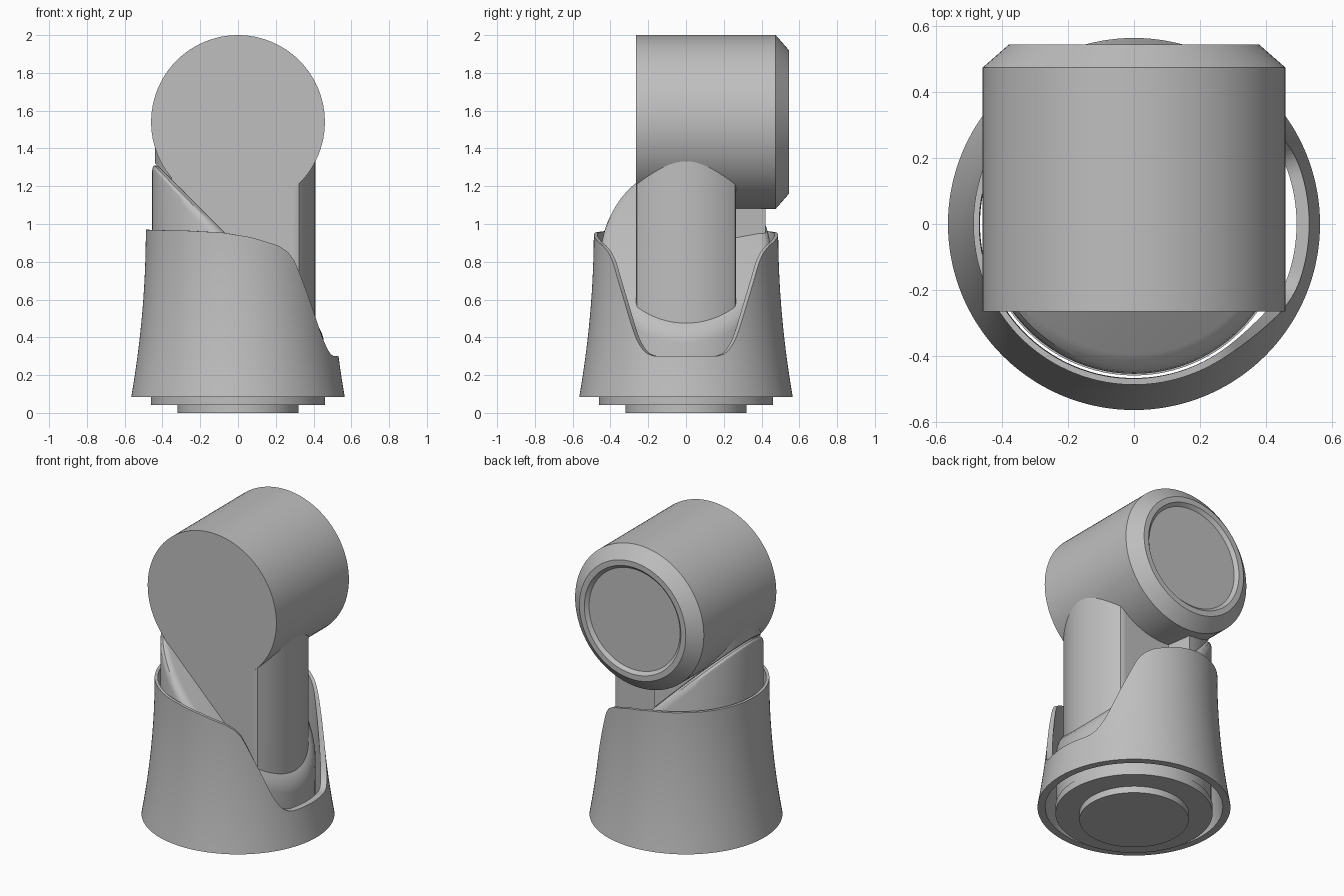
import bpy, bmesh
from math import sin, cos, pi, radians, degrees, atan2
from mathutils import Vector, Matrix

if "Cube" in bpy.data.objects:
    bpy.data.objects.remove(bpy.data.objects["Cube"], do_unlink=True)

SEG = 96
FRONT = 0.265          # half thickness of the flat-sided arm
JOINT = 0.885          # sloped joint plane: x + z = JOINT

grey = bpy.data.materials.new("plain_grey")
grey.use_nodes = True
grey.diffuse_color = (0.52, 0.52, 0.52, 1)
grey.node_tree.nodes["Principled BSDF"].inputs["Base Color"].default_value = (0.52, 0.52, 0.52, 1)


def finish(name, bm, angle=30):
    bmesh.ops.remove_doubles(bm, verts=bm.verts, dist=1e-5)
    bmesh.ops.recalc_face_normals(bm, faces=bm.faces)
    mesh = bpy.data.meshes.new(name)
    bm.to_mesh(mesh)
    bm.free()
    mesh.materials.append(grey)
    ob = bpy.data.objects.new(name, mesh)
    bpy.context.collection.objects.link(ob)
    bpy.ops.object.select_all(action="DESELECT")
    ob.select_set(True)
    bpy.context.view_layer.objects.active = ob
    bpy.ops.object.shade_smooth_by_angle(angle=radians(angle))
    return ob


def lathe(profile):
    """Spin (radius, height) points about z; end rings become caps."""
    bm = bmesh.new()
    rings = [[bm.verts.new((r * cos(2 * pi * i / SEG), r * sin(2 * pi * i / SEG), z))
              for i in range(SEG)] for r, z in profile]
    for a, b in zip(rings, rings[1:]):
        for i in range(SEG):
            j = (i + 1) % SEG
            bm.faces.new((a[i], a[j], b[j], b[i]))
    bm.faces.new(rings[0][::-1])
    bm.faces.new(rings[-1])
    return bm


def cut_joint(bm, offset, keep_above):
    """Slice along the sloped joint plane and close the cut."""
    res = bmesh.ops.bisect_plane(
        bm, geom=bm.verts[:] + bm.edges[:] + bm.faces[:], dist=1e-6,
        plane_co=(0, 0, offset), plane_no=Vector((1, 0, 1)).normalized(),
        clear_inner=keep_above, clear_outer=not keep_above)
    edges = [e for e in res["geom_cut"] if isinstance(e, bmesh.types.BMEdge)]
    bmesh.ops.holes_fill(bm, edges=edges, sides=0)
    return [e for e in edges if e.is_valid]


# Lower body: upright cylinder with a sloped, rounded top and a small foot
body = lathe([(0.455, 0.045), (0.455, 1.4)])
rim = cut_joint(body, JOINT, False)
bmesh.ops.bevel(body, geom=rim, offset=0.06, segments=4, profile=0.5, affect="EDGES")
finish("lower_body", body)
finish("base_flange", lathe([(0.46, 0.043), (0.46, 0.09)]))
finish("base_foot", lathe([(0.32, 0.0), (0.32, 0.06)]))

# Upper arm: round column, flat at the front, notched at the rear
arm = bmesh.new()
outline = []
for i in range(SEG):
    a = 2 * pi * i / SEG
    x, y = 0.425 * cos(a) - 0.015, max(0.425 * sin(a), 0.001 - FRONT)
    outline.append((x, min(y, FRONT) if x > -0.05 else y))
low, high = [[arm.verts.new((x, y, z)) for x, y in outline] for z in (0.3, 1.5)]
for i in range(SEG):
    j = (i + 1) % SEG
    arm.faces.new((low[i], low[j], high[j], high[i]))
arm.faces.new(low[::-1])
arm.faces.new(high)
cut_joint(arm, JOINT - 0.003, True)
finish("upper_arm", arm)

# Head: horizontal drum with a chamfered rear and a recessed end cap
head = lathe([(0.46, -FRONT), (0.46, 0.475), (0.38, 0.545), (0.345, 0.545),
              (0.325, 0.525), (0.31, 0.525)])
head.transform(Matrix.Translation((0, 0, 1.54)) @ Matrix.Rotation(-pi / 2, 4, "X"))
finish("head_drum", head, 25)

# Flared shell: rim height follows the angle away from the open side
RIM = [(0, 0.3), (18, 0.3), (22, 0.31), (26, 0.335), (31, 0.4), (41, 0.6), (47, 0.71),
       (52, 0.8), (57, 0.85), (64, 0.885), (82, 0.93), (100, 0.955), (125, 0.965), (180, 0.97)]


def rim_height(deg):
    for (a, za), (b, zb) in zip(RIM, RIM[1:]):
        if deg <= b:
            return za + (zb - za) * (deg - a) / (b - a)
    return RIM[-1][1]


def shell_radius(z, inner):
    t = (0.97 - z) / 0.885
    return 0.488 + 0.077 * t * t - (0.018 + 0.027 * t if inner else 0)


shell = bmesh.new()
ROWS, COLS = 14, 144
columns = []
for c in range(COLS):
    a = 2 * pi * c / COLS
    top = rim_height(abs(degrees(atan2(sin(a), cos(a)))))
    heights = [0.085 + (top - 0.085) * k / ROWS for k in range(ROWS + 1)]
    loop = [(shell_radius(z, False), z) for z in heights]
    loop += [(shell_radius(z, True), z) for z in reversed(heights)]
    columns.append([shell.verts.new((r * cos(a), r * sin(a), z)) for r, z in loop])
for c in range(COLS):
    p, q = columns[c], columns[(c + 1) % COLS]
    for k in range(len(p)):
        m = (k + 1) % len(p)
        shell.faces.new((p[k], q[k], q[m], p[m]))
finish("flared_shell", shell, 40)
